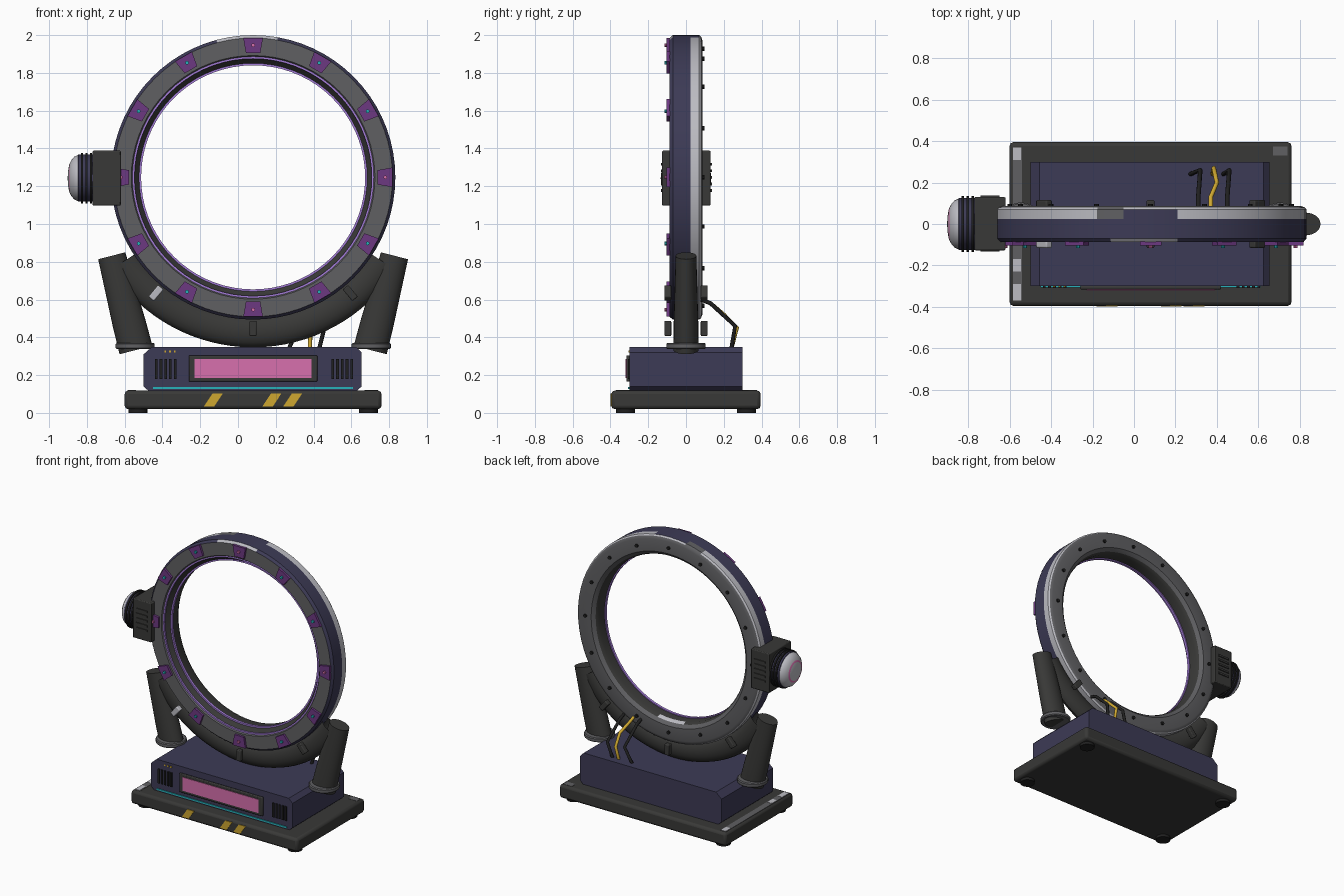
import bpy, bmesh, math
from mathutils import Matrix, Vector

if "Cube" in bpy.data.objects:
    bpy.data.objects.remove(bpy.data.objects["Cube"])

COLORS = {
    "dark_grey": (0.040, 0.040, 0.038), "navy": (0.046, 0.043, 0.092), "silver": (0.50, 0.50, 0.54),
    "mid_grey": (0.115, 0.115, 0.122), "purple": (0.15, 0.04, 0.22), "lilac": (0.38, 0.21, 0.70),
    "pink": (0.68, 0.16, 0.42), "teal": (0.02, 0.45, 0.50), "yellow": (0.62, 0.39, 0.03),
    "black": (0.014, 0.014, 0.014)}
MATS = {}
for name, c in COLORS.items():
    MATS[name] = bpy.data.materials.new(name)
    MATS[name].diffuse_color = (*c, 1)

CX, CZ = 0.08, 1.247          # centre of the big ring
T, R = Matrix.Translation, Matrix.Rotation
ALONG_Y = T((CX, 0, CZ)) @ R(-math.pi / 2, 4, 'X')   # lathe axis to +y, angle 90 deg = down
ALONG_NEG_X = R(-math.pi / 2, 4, 'Y')


def finish(name, bm, mats, angle=35, bevel=0):
    bmesh.ops.remove_doubles(bm, verts=bm.verts, dist=1e-5)
    bmesh.ops.recalc_face_normals(bm, faces=bm.faces)
    for f in bm.faces:
        f.smooth = True
    me = bpy.data.meshes.new(name)
    bm.to_mesh(me)
    bm.free()
    for m in mats:
        me.materials.append(MATS[m])
    me.set_sharp_from_angle(angle=math.radians(angle))
    ob = bpy.data.objects.new(name, me)
    bpy.context.collection.objects.link(ob)
    if bevel:
        mod = ob.modifiers.new("edge", 'BEVEL')
        mod.width, mod.segments, mod.limit_method = bevel, 2, 'ANGLE'
    return ob


def lathe(name, prof, mats, matrix, seg=32, closed=False, rule=None, span=(0, 360)):
    """Revolve (radius, height) points round local z; rule(segment, angle) gives the material index."""
    bm = bmesh.new()
    a0, a1 = span
    full = a1 - a0 == 360
    rows = []
    for i in range(seg if full else seg + 1):
        t = math.radians(a0 + (a1 - a0) * i / seg)
        rows.append([bm.verts.new(matrix @ Vector((r * math.cos(t), r * math.sin(t), z))) for r, z in prof])
    n = len(prof)
    for i in range(seg):
        p, q = rows[i], rows[(i + 1) % len(rows)]
        for j in range(n if closed else n - 1):
            k = (j + 1) % n
            f = bm.faces.new((p[j], q[j], q[k], p[k]))
            if rule:
                f.material_index = rule(j, a0 + (a1 - a0) * (i + 0.5) / seg)
    return finish(name, bm, mats)


def prism(name, pts, y0, y1, mat, matrix=Matrix(), bevel=0):
    """Extrude an xz outline from y0 to y1."""
    bm = bmesh.new()
    a = [bm.verts.new(matrix @ Vector((x, y0, z))) for x, z in pts]
    b = [bm.verts.new(matrix @ Vector((x, y1, z))) for x, z in pts]
    bm.faces.new(a)
    bm.faces.new(b[::-1])
    for i in range(len(a)):
        k = (i + 1) % len(a)
        bm.faces.new((a[i], a[k], b[k], b[i]))
    return finish(name, bm, [mat], 20, bevel)


def box(name, x0, x1, y0, y1, z0, z1, mat, matrix=Matrix(), bevel=0):
    return prism(name, [(x0, z0), (x1, z0), (x1, z1), (x0, z1)], y0, y1, mat, matrix, bevel)


def disc(name, r, h, mat, matrix, seg=20):
    return lathe(name, [(0, 0), (r, 0), (r, h), (0, h)], [mat], matrix, seg)


def on_ring(deg):
    """Frame at the ring centre whose z points outward, clockwise from the top."""
    return T((CX, 0, CZ)) @ R(math.radians(deg), 4, 'Y')


# base slab, worn corners and feet
box("base_slab", -0.60, 0.76, -0.395, 0.395, 0.02, 0.118, "dark_grey", bevel=0.018)
box("base_edge_wear", -0.585, -0.54, -0.37, 0.37, 0.11, 0.12, "mid_grey")
for y0, y1 in ((-0.37, -0.29), (-0.23, -0.17), (0.31, 0.37)):
    box("base_wear_chip", -0.583, -0.545, y0, y1, 0.112, 0.122, "silver")
box("base_corner_wear", 0.67, 0.74, 0.33, 0.375, 0.112, 0.12, "mid_grey")
for x in (-0.53, 0.69):
    for y in (-0.32, 0.32):
        disc("foot", 0.05, 0.022, "black", T((x, y, 0)))
for x in (-0.18, 0.13, 0.24):
    prism("hazard_stripe", [(x, 0.035), (x + 0.055, 0.035), (x + 0.10, 0.103), (x + 0.045, 0.103)],
          -0.399, -0.393, "yellow")

# console body with chamfered ends
prism("console_body", [(-0.475, 0.118), (0.63, 0.118), (0.655, 0.14), (0.655, 0.32), (0.625, 0.35),
                       (-0.455, 0.35), (-0.5, 0.31), (-0.5, 0.14)], -0.30, 0.30, "navy")
box("console_light_strip", -0.45, 0.61, -0.306, -0.299, 0.126, 0.137, "teal")
box("screen_frame", -0.26, 0.42, -0.316, -0.298, 0.165, 0.305, "dark_grey", bevel=0.006)
box("screen", -0.23, 0.39, -0.320, -0.314, 0.185, 0.285, "pink")
for x0 in (-0.44, 0.495):
    for i in range(5):
        x = x0 + i * 0.025
        box("vent_slat", x, x + 0.014, -0.308, -0.298, 0.18, 0.285, "black")
for x in (-0.385, -0.36, -0.335):
    box("indicator", x - 0.005, x + 0.005, -0.305, -0.299, 0.32, 0.33, "yellow")


# main ring
def ring_color(j, t):
    if j in (5, 6):                               # rear rim, worn near the top
        return 1 if 249 < t < 262 else 0 if 262 < t < 281 and j == 6 else 2
    if j == 8:                                    # front rim edge, chipped at the top
        return 2 if 256 < t < 280 else 0
    if j == 7:
        return 0
    if j == 1:                                    # inner wall, chipped at the bottom
        return 2 if 78 < t < 102 else 3
    return 3 if j in (0, 11) else 1


ring = [(0.600, -0.035), (0.600, 0.04), (0.612, 0.065), (0.635, 0.085), (0.725, 0.087), (0.745, 0.08),
        (0.753, 0.07), (0.753, 0.025), (0.753, -0.07), (0.738, -0.087), (0.645, -0.087), (0.632, -0.068)]
lathe("main_ring", ring, ["navy", "mid_grey", "silver", "dark_grey"], ALONG_Y, 72, True, ring_color)
for r, y, w in ((0.634, -0.072, 0.006), (0.602, -0.030, 0.009)):
    lathe("ring_glow_line", [(r - w, y - w), (r + w, y - w), (r + w, y + w), (r - w, y + w)],
          ["lilac"], ALONG_Y, 72, True)

# front marker plates with lights
for i in range(12):
    m = on_ring(i * 30)
    prism("marker_plate", [(-0.038, 0.658), (0.038, 0.658), (0.052, 0.738), (-0.052, 0.738)],
          -0.103, -0.08, "purple", m)
    disc("marker_light", 0.010, 0.014, "pink" if i % 3 == 0 else "teal",
         m @ T((0, -0.101, 0.70)) @ R(math.pi / 2, 4, 'X'), 10)

# rear bolts
for i in range(16):
    disc("rear_bolt", 0.012, 0.017, "black",
         on_ring(i * 22.5) @ T((0, 0.08, 0.68)) @ R(-math.pi / 2, 4, 'X'), 10)

# cradle arc under the ring
ell = [(0.817 + 0.083 * math.cos(a * math.pi / 8), 0.052 * math.sin(a * math.pi / 8)) for a in range(16)]
lathe("cradle_arc", ell, ["dark_grey"], ALONG_Y, 32, True, span=(33, 147))

# retaining clips on both faces of the cradle
for deg in (140, 180, 220):
    for y0, y1 in ((-0.115, -0.078), (0.078, 0.115)):
        box("retaining_clip", -0.019, 0.019, y0, y1, 0.76, 0.84,
            "silver" if deg == 220 and y0 < 0 else "dark_grey", on_ring(deg), 0.006)

# slanted legs and collars, mirrored about the ring axis
for s in (-1, 1):
    leg = T((CX + s * 0.62, 0, 0.333)) @ R(s * 0.252, 4, 'Y') @ Matrix.Diagonal((1, 0.74, 1, 1))
    lathe("cradle_leg", [(0, 0), (0.090, 0), (0.088, 0.15), (0.074, 0.515), (0, 0.515)], ["dark_grey"], leg, 24)
    lathe("leg_collar", [(0, 0), (0.098, 0), (0.104, 0.006), (0.104, 0.026), (0.098, 0.032), (0, 0.032)],
          ["mid_grey"], T((CX + s * 0.625, 0, 0.338)), 32)

# side motor: housing, fins and domed cap
box("motor_housing", -0.77, -0.62, -0.127, 0.13, 1.098, 1.388, "dark_grey", bevel=0.006)
for i in range(5):
    z = 1.17 + i * 0.035
    for y0, y1 in ((-0.133, -0.12), (0.122, 0.137)):
        box("housing_fin", -0.74, -0.65, y0, y1, z, z + 0.014, "dark_grey")
drum = T((-0.76, 0, 1.243)) @ ALONG_NEG_X
lathe("motor_drum", [(0, 0), (0.125, 0), (0.125, 0.085), (0.115, 0.092), (0, 0.092)], ["navy"], drum, 40)
for h in (0.012, 0.036, 0.06):
    lathe("drum_rib", [(0.11, h), (0.134, h), (0.134, h + 0.012), (0.11, h + 0.012)], ["black"], drum, 40, True)
lathe("motor_cap", [(0.122, 0.07), (0.122, 0.088), (0.113, 0.107), (0.095, 0.122), (0.078, 0.131),
                    (0.066, 0.135), (0.035, 0.140), (0, 0.142)], ["silver", "pink"], drum, 40,
      rule=lambda j, t: 1 if j == 4 else 0)

# rear cables from the ring down to the console
paths = {"black": [[(0.31, 0.08, 0.60), (0.31, 0.13, 0.58), (0.32, 0.26, 0.46), (0.27, 0.24, 0.34)],
                   [(0.45, 0.08, 0.60), (0.45, 0.13, 0.58), (0.46, 0.26, 0.46), (0.43, 0.24, 0.34)]],
         "yellow": [[(0.37, 0.08, 0.60), (0.37, 0.13, 0.58), (0.40, 0.20, 0.52),
                     (0.385, 0.27, 0.45), (0.38, 0.24, 0.34)]]}
for mat, lines in paths.items():
    for pts in lines:
        cu = bpy.data.curves.new(mat + "_cable", 'CURVE')
        cu.dimensions, cu.bevel_depth, cu.bevel_resolution, cu.use_fill_caps = '3D', 0.011, 2, True
        sp = cu.splines.new('POLY')
        sp.points.add(len(pts) - 1)
        for p, co in zip(sp.points, pts):
            p.co = (*co, 1)
        cu.materials.append(MATS[mat])
        bpy.context.collection.objects.link(bpy.data.objects.new(mat + "_cable", cu))

for m in bpy.data.materials:
    if m.users and not m.is_grease_pencil:
        m.use_nodes = True
        m.node_tree.nodes["Principled BSDF"].inputs["Base Color"].default_value = m.diffuse_color
